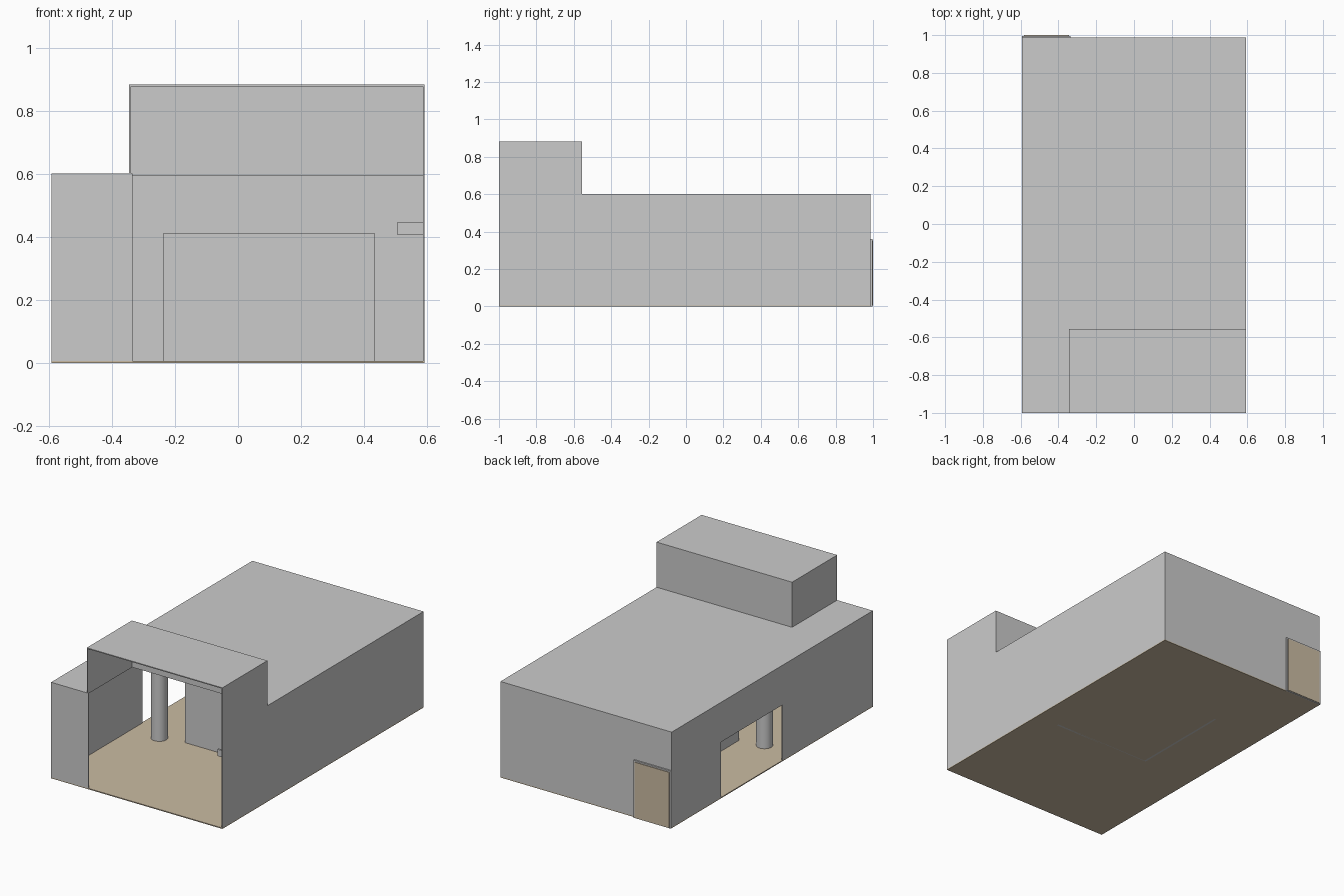
import bpy, bmesh
from mathutils import Vector

if "Cube" in bpy.data.objects:
    bpy.data.objects.remove(bpy.data.objects["Cube"])


def material(name, rgb):
    m = bpy.data.materials.new(name)
    m.diffuse_color = (*rgb, 1)
    m.use_nodes = True
    m.node_tree.nodes["Principled BSDF"].inputs["Base Color"].default_value = m.diffuse_color
    return m


GREY = material("wall_grey", (0.6, 0.6, 0.6))
TAN = material("floor_tan", (0.597, 0.5, 0.365))


def add(name, bm, mat):
    bmesh.ops.recalc_face_normals(bm, faces=bm.faces)
    me = bpy.data.meshes.new(name)
    bm.to_mesh(me)
    bm.free()
    me.materials.append(mat)
    ob = bpy.data.objects.new(name, me)
    bpy.context.collection.objects.link(ob)
    return ob


def prism(name, outline, axis, lo, hi, mat=GREY):
    """Extrude a 2D outline along an axis (outline keeps the other axes in order)."""
    bm = bmesh.new()
    verts = []
    for p in outline:
        co = list(p)
        co.insert("xyz".index(axis), lo)
        verts.append(bm.verts.new(co))
    face = bm.faces.new(verts)
    ext = bmesh.ops.extrude_face_region(bm, geom=[face])
    step = Vector((0, 0, 0))
    step["xyz".index(axis)] = hi - lo
    bmesh.ops.translate(bm, vec=step,
                        verts=[g for g in ext["geom"] if isinstance(g, bmesh.types.BMVert)])
    return add(name, bm, mat)


def box(name, x, y, z, mat=GREY):
    return prism(name, [(x[0], y[0]), (x[1], y[0]), (x[1], y[1]), (x[0], y[1])],
                 "z", z[0], z[1], mat)


W, T = 0.592, 0.006           # half width, sheet thickness
F, B = -1.0, 0.987            # front and back of the shell
H, TOP = 0.6, 0.882           # main roof and raised roof heights
UX, UY = -0.345, -0.555       # left and back limits of the raised part

# Floor
box("floor", (-W, W), (F, B), (0, T), TAN)

# Side walls: stepped on the right, side opening on the left
prism("right_wall", [(F, T), (B, T), (B, H), (UY, H), (UY, TOP), (F, TOP)], "x", W - T, W)
prism("left_wall", [(F, T), (-0.107, T), (-0.107, 0.352), (0.5, 0.352), (0.5, T),
                    (B, T), (B, H), (F, H)], "x", -W, -W + T)

# Back wall and short front wall beside the entrance
box("back_wall", (-W + T, W - T), (B - T, B), (T, H))
box("front_wall", (-W + T, -0.335), (F, F + T), (T, H))

# Main roof, left open below the raised entrance
prism("main_roof", [(-W + T, F + T), (UX, F + T), (UX, UY), (W - T, UY),
                    (W - T, B - T), (-W + T, B - T)], "z", H - T, H)

# Raised entrance: left side, back and top sheets, open at the front
box("raised_left_wall", (UX, UX + T), (F, UY), (H - T, TOP - T))
box("raised_back_wall", (UX + T, W - T), (UY - T, UY), (H - T, TOP - T))
box("raised_roof", (UX, W - T), (F, UY), (TOP - T, TOP))

# Inner partition, an L of two thin walls
box("partition_front", (-0.237, 0.435), (-0.184, -0.172), (0, 0.41))
box("partition_side", (-0.237, -0.225), (-0.172, 0.465), (0, 0.41))

# Round columns
for i, y in enumerate((-0.215, 0.505)):
    bpy.ops.mesh.primitive_cylinder_add(vertices=32, radius=0.048, depth=H - 2 * T,
                                        location=(-0.393, y, H / 2))
    col = bpy.context.object
    col.name = f"column_{i + 1}"
    col.data.materials.append(GREY)
    bpy.ops.object.shade_smooth_by_angle()

# Small plate projecting from the right wall near the entrance
box("wall_plate", (0.505, W - T), (-0.926, -0.914), (0.405, 0.447))

# Back door: frame with a tan panel
box("door_frame", (-W, -0.335), (B, 0.996), (0, 0.36))
box("door_panel", (-0.583, -0.344), (0.996, 1.0), (0.004, 0.351), TAN)
